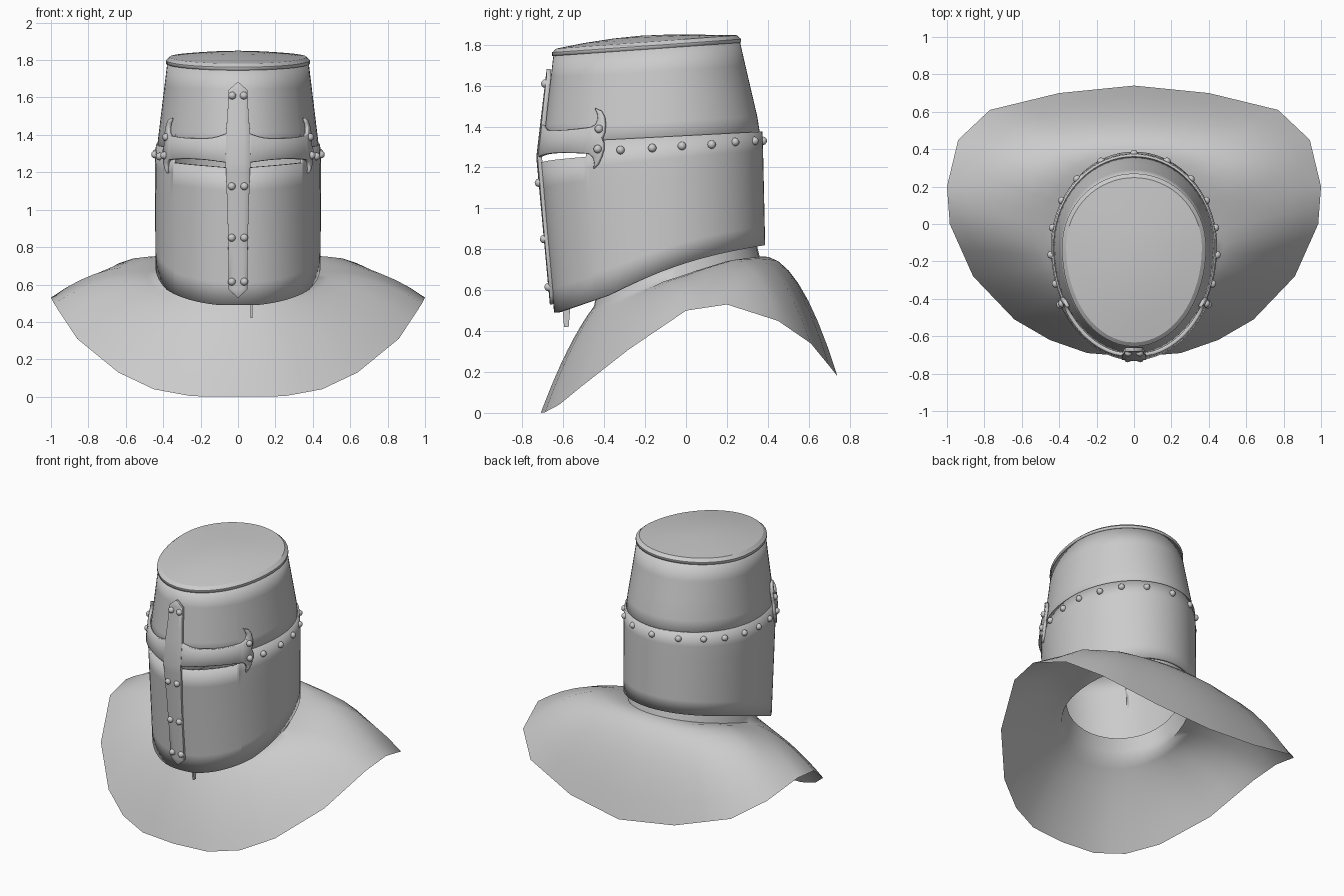
import bpy, bmesh, math
from mathutils import Vector

if "Cube" in bpy.data.objects:
    bpy.data.objects.remove(bpy.data.objects["Cube"])

steel = bpy.data.materials.new("plain grey")
steel.diffuse_color = (0.6, 0.6, 0.6, 1)
steel.use_nodes = True
steel.node_tree.nodes["Principled BSDF"].inputs["Base Color"].default_value = steel.diffuse_color
YC = -0.12  # y of the widest point of the helmet section


def lerp_table(table, v):
    if v <= table[0][0]:
        return table[0][1]
    for (a, p), (b, q) in zip(table, table[1:]):
        if v <= b:
            return p + (q - p) * (v - a) / (b - a)
    return table[-1][1]


HALF = [(0.49, 0.44), (1.3, 0.445), (1.82, 0.382)]
FRONT = [(0.49, -0.645), (1.25, -0.715), (1.76, -0.655)]
BACK = [(0.82, 0.387), (1.37, 0.375), (1.82, 0.27)]


def egg(t, a, yf, yb):
    """Egg outline; t = 0 is the front, t = pi the back."""
    c = math.cos(t)
    return a * math.sin(t), YC - c * ((YC - yf) if c > 0 else (yb - YC))


def helm(t, z, off=0.0):
    """Point on the helmet wall, pushed outward by off."""
    x, y = egg(t, lerp_table(HALF, z) + off, lerp_table(FRONT, z) - off, lerp_table(BACK, z) + off)
    return Vector((x, y, z))


def finish(name, bm, thick=0.0, angle=35, bevel=0.0):
    me = bpy.data.meshes.new(name)
    bm.to_mesh(me)
    bm.free()
    ob = bpy.data.objects.new(name, me)
    bpy.context.collection.objects.link(ob)
    me.materials.append(steel)
    bpy.ops.object.select_all(action='DESELECT')
    ob.select_set(True)
    bpy.context.view_layer.objects.active = ob
    bpy.ops.object.shade_smooth_by_angle(angle=math.radians(angle))
    if thick:
        m = ob.modifiers.new("thickness", 'SOLIDIFY')
        m.thickness, m.offset = thick, -1
    if bevel:
        m = ob.modifiers.new("soft edge", 'BEVEL')
        m.width, m.segments, m.limit_method = bevel, 1, 'ANGLE'
        m.angle_limit = math.radians(50)
    return ob


def face_out(bm):
    """Turn all faces away from the helmet axis (or upward)."""
    bm.normal_update()
    for f in bm.faces:
        c = f.calc_center_median()
        if f.normal.dot(Vector((c.x, c.y - YC, 0.4))) < 0:
            f.normal_flip()


def loft(bm, rows, closed=True):
    vs = [[bm.verts.new(p) for p in r] for r in rows]
    n = len(rows[0])
    for r, s in zip(vs, vs[1:]):
        for i in range(n if closed else n - 1):
            j = (i + 1) % n
            bm.faces.new((r[i], r[j], s[j], s[i]))
    return vs


# Heights of the sloping edges
def bottom_z(t):
    y = helm(t, 0.7).y
    s = min(1, max(0, (y + 0.65) / 1.035))
    return 0.49 + 0.33 * s + (0.035 * math.sin(math.pi * (s - 0.25) / 0.75) if s > 0.25 else 0)


def seam_z(t):
    return 1.335 + 0.052 * (helm(t, 1.3).y + 0.4)


def rim_z(t):
    return 1.757 + 0.065 * (helm(t, 1.78).y + 0.655) / 0.93


SLIT = 0.9
angles = sorted([-math.pi + 2 * math.pi * i / 72 for i in range(72)]
                + [s * (SLIT + e) for s in (1, -1) for e in (-0.001, 0.001)])


def low_top(t):
    return 1.22 + 0.035 * abs(t) if abs(t) < SLIT else seam_z(t)


def up_bottom(t):
    return 1.30 if abs(t) < SLIT else seam_z(t) - 0.05


# Lower plate: bottom edge up to the eye slit and the seam
bm = bmesh.new()
loft(bm, [[helm(t, bottom_z(t) + (low_top(t) - bottom_z(t)) * k / 6) for t in angles] for k in range(7)])
face_out(bm)
finish("lower_plate", bm, 0.018)

# Upper plate: tucked inside the lower one
bm = bmesh.new()
loft(bm, [[helm(t, up_bottom(t) + (rim_z(t) - up_bottom(t)) * k / 4, -0.008) for t in angles] for k in range(5)])
face_out(bm)
finish("upper_plate", bm, 0.015)

# Top cap: skirt, chamfered rim and shallow dome
bm = bmesh.new()
rows = []
ring = [-math.pi + 2 * math.pi * i / 64 for i in range(64)]
for off, dz in ((0.0, -0.012), (0.0, 0.005), (-0.022, 0.024)):
    rows.append([helm(t, rim_z(t), off) + Vector((0, 0, dz)) for t in ring])
peak = Vector((0, -0.08, 1.85))
for k in (0.75, 0.5, 0.25):
    rows.append([Vector((*(peak.lerp(p, k)).xy, peak.z + (p.z - peak.z) * k ** 1.8)) for p in rows[2]])
vs = loft(bm, rows)
tip = bm.verts.new(peak)
for i in range(64):
    bm.faces.new((vs[-1][i], vs[-1][(i + 1) % 64], tip))
face_out(bm)
finish("top_cap", bm, 0.012, 22)

# Cross: upright bar with pointed ends
bm = bmesh.new()
bar = [(0.53, 0.003), (0.575, 0.05), (0.8, 0.05), (1.0, 0.054), (1.2, 0.062), (1.25, 0.063),
       (1.42, 0.063), (1.5, 0.057), (1.64, 0.052), (1.682, 0.003)]
loft(bm, [[helm(math.asin(w * k / 2 / 0.44), z, 0.017) for k in range(-2, 3)] for z, w in bar], False)
face_out(bm)
finish("cross_upright", bm, 0.022, 35, 0.004)

# Cross arms: strip along the brow ending in a two-horned tip
tip_outline = [(0.942, 1.268), (0.985, 1.25), (0.997, 1.225), (0.985, 1.193), (1.03, 1.215), (1.062, 1.25),
               (1.08, 1.29), (1.078, 1.32), (1.06, 1.345), (1.078, 1.37), (1.083, 1.41), (1.068, 1.45),
               (1.035, 1.478), (0.97, 1.492), (1.0, 1.465), (1.01, 1.44), (0.99, 1.41), (0.942, 1.397)]
for side, label in ((1, "right"), (-1, "left")):
    bm = bmesh.new()
    cols = []
    for i in range(13):
        t = 0.1 + 0.842 * i / 12
        hi = 1.382 + 0.035 * max(0, 1 - (t - 0.1) / 0.3) ** 2 + 0.015 * max(0, (t - 0.5) / 0.442) ** 2
        lo = 1.25 + 0.018 * i / 12 + 0.012 * math.sin(math.pi * i / 12)
        cols.append([helm(side * t, z, 0.015) for z in (lo, hi)])
    loft(bm, cols, False)
    f = bm.faces.new([bm.verts.new(helm(side * t, z, 0.015)) for t, z in tip_outline])
    bm.normal_update()
    bmesh.ops.triangulate(bm, faces=[f])
    bmesh.ops.remove_doubles(bm, verts=bm.verts, dist=0.0005)
    face_out(bm)
    finish("cross_arm_" + label, bm, 0.02, 35, 0.003)

# Rivets: along the seam, on the horned tips and on the upright
spots = [(math.pi, 1.33, 0.0)]
for y, z in ((-0.32, 1.285), (-0.165, 1.295), (-0.02, 1.305), (0.125, 1.312), (0.24, 1.325), (0.335, 1.33)):
    depth = (YC - lerp_table(FRONT, z)) if y < YC else (lerp_table(BACK, z) - YC)
    spots += [(s * math.acos((YC - y) / depth), z, 0.0) for s in (1, -1)]
spots += [(s * 1.03, z, 0.015) for s in (1, -1) for z in (1.388, 1.29)]
spots += [(s * 0.073, z, 0.017) for s in (1, -1) for z in (1.61, 1.125, 0.85, 0.615)]
bm = bmesh.new()
for t, z, off in spots:
    made = bmesh.ops.create_icosphere(bm, subdivisions=2, radius=0.021)["verts"]
    bmesh.ops.translate(bm, verts=made, vec=helm(t, z, off))
finish("rivets", bm, 0, 60)

# Cloth mantle: outer hem (right half, front to back) draped up to the neck
hem = [(0, -0.71, 0), (0.25, -0.69, 0.003), (0.45, -0.62, 0.04), (0.64, -0.51, 0.13), (0.86, -0.28, 0.31),
       (0.985, 0, 0.5), (1, 0.2, 0.53), (0.94, 0.45, 0.45), (0.77, 0.61, 0.34), (0.4, 0.7, 0.23), (0, 0.74, 0.18)]
hem = [Vector(p) for p in hem]
hem += [Vector((-p.x, p.y, p.z)) for p in hem[-2:0:-1]]
fine = []
for i, p in enumerate(hem):
    fine += [p, (p + hem[(i + 1) % 20]) / 2]
BULGE = [(-0.7, 0.045), (-0.2, 0.04), (0.15, 0.06), (0.45, 0.13), (0.7, 0.16)]


def neck(i, grow, lift):
    t = 2 * math.pi * i / 40
    x, y = egg(t, 0.41 + grow, -0.45 - grow, 0.36 + grow)
    s = (y + 0.65) / 1.035
    return Vector((x, y, 0.44 + 0.33 * s + 0.03 * math.sin(math.pi * s) + lift))


rows = []
for k in range(9):
    s = k / 8
    row = []
    for i, p in enumerate(fine):
        q = p.lerp(neck(i, 0, 0), s)
        q.z += 4 * s * (1 - s) * lerp_table(BULGE, p.y)
        row.append(q)
    rows.append(row)
# Collar standing up inside the helmet
rows.append([neck(i, -0.012, 0.05) for i in range(40)])
rows.append([neck(i, -0.03, 0.13) for i in range(40)])
bm = bmesh.new()
loft(bm, rows)
face_out(bm)
finish("mantle", bm, 0, 70)

# Small strap end hanging below the chin
bm = bmesh.new()
made = bmesh.ops.create_cube(bm, size=1)["verts"]
for v in made:
    narrow = 0.5 if v.co.z < 0 else 1
    v.co = Vector((0.072 + v.co.x * 0.012, -0.585 + v.co.y * 0.045 * narrow, 0.485 + v.co.z * 0.13))
finish("chin_strap", bm)
